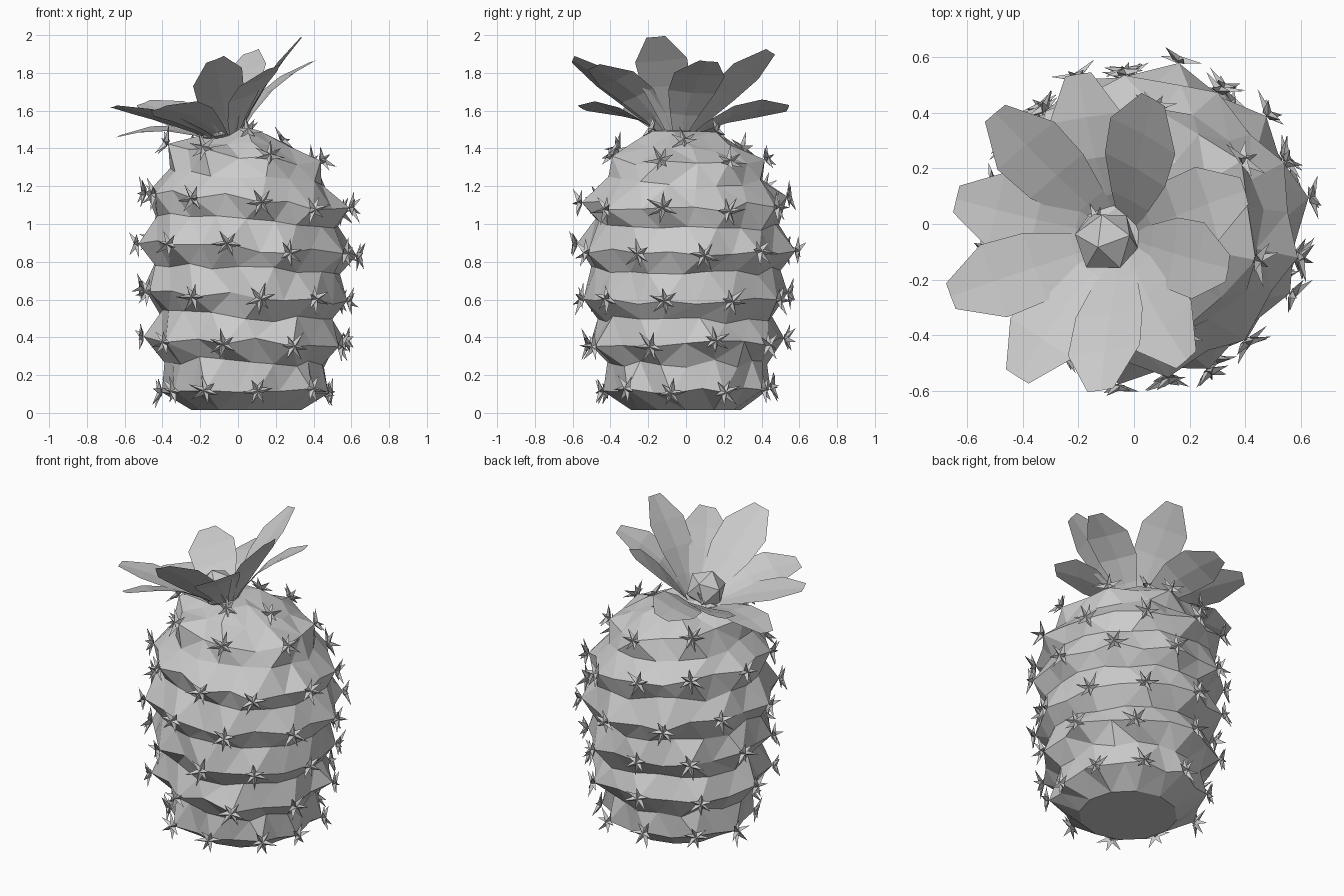
import bpy, bmesh, random
from math import sin, cos, pi, tau, radians
from mathutils import Vector

random.seed(4)
if "Cube" in bpy.data.objects:
    bpy.data.objects.remove(bpy.data.objects["Cube"])

grey = bpy.data.materials.new("plain grey")
grey.use_nodes = True
grey.diffuse_color = (0.6, 0.6, 0.6, 1)
grey.node_tree.nodes["Principled BSDF"].inputs["Base Color"].default_value = (0.6, 0.6, 0.6, 1)


def finish(bm, name, closed=True):
    if closed:
        bmesh.ops.recalc_face_normals(bm, faces=bm.faces[:])
    mesh = bpy.data.meshes.new(name)
    bm.to_mesh(mesh)
    bm.free()
    mesh.materials.append(grey)
    obj = bpy.data.objects.new(name, mesh)
    bpy.context.collection.objects.link(obj)


def jitter(a):
    return random.uniform(-a, a)


def bridge(bm, low, high):
    """Triangulate between two rings, always taking the shorter diagonal."""
    n, m = len(low), len(high)
    start = min(range(m), key=lambda q: (high[q].co - low[0].co).length)
    i = j = 0
    while i < n or j < m:
        a, a2 = low[i % n], low[(i + 1) % n]
        b, b2 = high[(start + j) % m], high[(start + j + 1) % m]
        low_step = j == m or (i < n and (a2.co - b.co).length < (b2.co - a.co).length)
        if low_step:
            bm.faces.new((a, a2, b))
            i += 1
        else:
            bm.faces.new((a, b2, b))
            j += 1


# Cactus body: knobbly rings (height, valley radius, knob radius, count, turn)
RINGS = [
    (0.015, 0.29, 0.29, 12, 0), (0.12, 0.41, 0.45, 20, 10),
    (0.27, 0.42, 0.42, 20, 19), (0.38, 0.49, 0.53, 18, -13),
    (0.51, 0.46, 0.46, 18, -3), (0.62, 0.51, 0.55, 20, 6),
    (0.76, 0.49, 0.49, 20, 15), (0.87, 0.53, 0.58, 20, -10),
    (1.01, 0.49, 0.49, 20, -1), (1.13, 0.50, 0.55, 20, 6),
    (1.24, 0.42, 0.42, 18, 15), (1.36, 0.37, 0.42, 14, 20),
    (1.42, 0.26, 0.26, 12, 5), (1.48, 0.11, 0.17, 8, 0)]
CENTRE = Vector((0.045, 0, 0))
bm = bmesh.new()
knobs, below = [], None
for k, (z, inner, outer, n, turn) in enumerate(RINGS):
    ring = []
    for i in range(n):
        knob = outer > inner and i % 2 == 0
        r = (outer if knob else inner) + (jitter(0.015) if k else 0)
        a = radians(turn - 90) + tau * i / n + (jitter(0.05) if k else 0)
        x = r * cos(a)
        h = z + (jitter(0.022) - 0.08 * x * z if k else 0)
        v = bm.verts.new(CENTRE + Vector((x, r * sin(a), h)))
        ring.append(v)
        if knob:
            steep = max(0, z - 1.1) * 2.2
            knobs.append((v.co.copy(), Vector((cos(a), sin(a), steep)).normalized()))
    if below:
        bridge(bm, below, ring)
    else:
        bm.faces.new(ring)
    below = ring
top = bm.verts.new(CENTRE + Vector((0, 0, 1.49)))
for i, v in enumerate(below):
    bm.faces.new((v, below[(i + 1) % len(below)], top))
finish(bm, "cactus_body")

# Spine stars: six pointed three-sided spines on every knob
bm = bmesh.new()
for point, normal in knobs:
    side = normal.cross(Vector((0, 0, 1))).normalized()
    up = side.cross(normal)
    spin = random.uniform(0, tau)
    for i in range(6):
        a = spin + tau * i / 6 + jitter(0.2)
        out = side * cos(a) + up * sin(a)
        across = normal.cross(out)
        tip = point + out * (0.08 + jitter(0.015)) + normal * (0.03 + jitter(0.025))
        base = [point + across * 0.018 + out * 0.008, point - across * 0.018 + out * 0.008,
                point + normal * 0.025]
        a_, b_, c_ = [bm.verts.new(p) for p in base]
        t_ = bm.verts.new(tip)
        for f in ((a_, b_, c_), (a_, b_, t_), (b_, c_, t_), (c_, a_, t_)):
            bm.faces.new(f)
finish(bm, "spine_stars")

# Flower petals: bent strips spreading around the leaning flower axis
BASE = Vector((-0.04, -0.05, 1.43))
LEAN = Vector((-0.35, -0.03, 0.94)).normalized()
TIPS = [
    (0.34, -0.16, 1.99), (0.40, 0.12, 1.86), (0.07, 0.45, 1.91), (-0.20, 0.54, 1.61),
    (-0.50, 0.40, 1.64), (-0.64, 0.09, 1.46), (-0.66, -0.26, 1.62), (-0.42, -0.55, 1.61),
    (-0.12, -0.60, 1.87), (0.19, -0.49, 1.83)]
WIDTHS = [(0, 0.025), (0.25, 0.08), (0.5, 0.13), (0.75, 0.14), (1, 0.05)]
for k, tip in enumerate(TIPS):
    bm = bmesh.new()
    spread = Vector(tip) - BASE
    flat = (spread - LEAN * spread.dot(LEAN)).normalized()
    start = BASE + flat * 0.03
    axis = Vector(tip) - start
    across = LEAN.cross(flat)
    normal = axis.cross(across).normalized()
    bend = 0.025 if k % 2 == 0 else 0.06
    rows = []
    for t, w in WIDTHS:
        mid = start + axis * t + normal * bend * sin(pi * t)
        cup = normal * w * 0.06
        rows.append([bm.verts.new(p) for p in
                     (mid - across * w + cup, mid, mid + across * w + cup)])
    for lo, hi in zip(rows, rows[1:]):
        for c in (0, 1):
            bm.faces.new((lo[c], lo[c + 1], hi[c + 1], hi[c]))
    finish(bm, f"petal_{k + 1}", closed=False)

# Flower centre
bpy.ops.mesh.primitive_ico_sphere_add(subdivisions=1, radius=0.12,
                                      location=(-0.1, -0.062, 1.54), rotation=(0.1, -0.3, 0.3))
heart = bpy.context.object
heart.name = "flower_centre"
heart.data.materials.append(grey)
